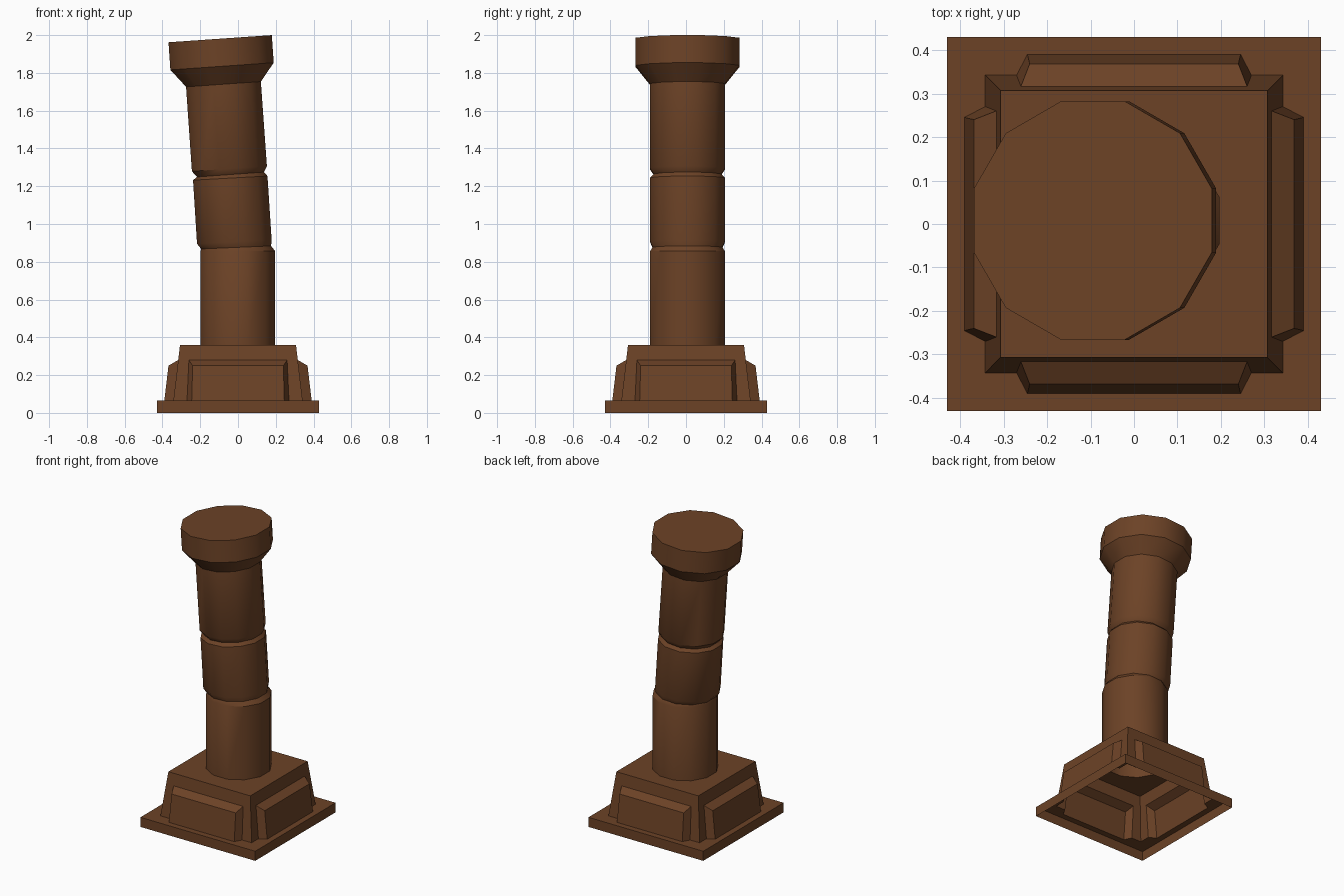
import bpy, bmesh, math
from mathutils import Vector, Matrix

if "Cube" in bpy.data.objects:
    bpy.data.objects.remove(bpy.data.objects["Cube"])

brown = bpy.data.materials.new("dark_brown_wood")
brown.diffuse_color = (0.15, 0.055, 0.0195, 1)
brown.use_nodes = True
brown.node_tree.nodes["Principled BSDF"].inputs["Base Color"].default_value = brown.diffuse_color


def finish(bm, name, smooth_angle=None):
    """Turn a bmesh into a named, coloured object."""
    me = bpy.data.meshes.new(name)
    bm.to_mesh(me)
    bm.free()
    me.materials.append(brown)
    if smooth_angle:
        me.polygons.foreach_set("use_smooth", [True] * len(me.polygons))
        me.set_sharp_from_angle(angle=math.radians(smooth_angle))
    ob = bpy.data.objects.new(name, me)
    bpy.context.collection.objects.link(ob)
    return ob


def ring(bm, left, right, yc=0.008, n=12):
    """Tilted 12-sided ring spanning two silhouette points (x, z)."""
    l = Vector((left[0], yc, left[1]))
    r = Vector((right[0], yc, right[1]))
    c, u = (l + r) / 2, (r - l) / 2
    k = 1 / math.cos(math.pi / n)
    v = Vector((0, u.length, 0))
    return [bm.verts.new(c + k * (u * math.cos(a) + v * math.sin(a)))
            for a in [(i + 0.5) * math.tau / n for i in range(n)]]


# Leaning column: left and right silhouette points of each ring, bottom to top
FOOT = ((-0.198, 0.36), (0.197, 0.36))
RINGS = [
    FOOT,
    ((-0.198, 0.856), (0.197, 0.856)),      # lower drum top
    ((-0.195, 0.868), (0.175, 0.884)),      # lower groove
    ((-0.217, 0.895), (0.178, 0.917)),      # middle drum
    ((-0.238, 1.232), (0.156, 1.254)),
    ((-0.217, 1.249), (0.138, 1.275)),      # upper groove
    ((-0.244, 1.279), (0.153, 1.307)),      # upper drum
    ((-0.275, 1.726), (0.121, 1.754)),
    ((-0.358, 1.816), (0.189, 1.854)),      # capital flare
    ((-0.368, 1.962), (0.179, 2.0)),        # capital top
]
bm = bmesh.new()
loops = [ring(bm, l, r) for l, r in RINGS]
for a, b in zip(loops, loops[1:]):
    for i in range(12):
        j = (i + 1) % 12
        bm.faces.new((a[i], a[j], b[j], b[i]))
bm.faces.new(loops[-1])
finish(bm, "leaning_column", 35)

# Hollow pedestal: one side with a raised panel, repeated four times
P, B, T = 0.43, 0.342, 0.307      # half widths: plate, wall bottom, wall top
Z1, Z2 = 0.065, 0.36              # plate top, pedestal top
HALF = {
    "plate_low": (P, -P, 0), "plate_top": (P, -P, Z1),
    "corner": (B, -B, Z1), "top": (T, -T, Z2),
    "base": (0.27, -B, Z1), "panel_low": (0.245, -0.39, Z1),
    "panel_top": (0.24, -0.368, 0.25), "wall": (0.26, -0.3165, 0.28),
}
bm = bmesh.new()
for q in range(4):
    rot = Matrix.Rotation(q * math.pi / 2, 3, 'Z')
    R = {k: bm.verts.new(rot @ Vector(p)) for k, p in HALF.items()}
    L = {k: bm.verts.new(rot @ Vector((-p[0], p[1], p[2]))) for k, p in HALF.items()}
    # full-width bands: plate edge, panel front, panel bevel, wall above panel
    for lo, hi in (("plate_low", "plate_top"), ("panel_low", "panel_top"),
                   ("panel_top", "wall"), ("wall", "top")):
        bm.faces.new((L[lo], R[lo], R[hi], L[hi]))
    # wall and panel bevel on each end
    for keys in (("corner", "base", "wall", "top"),
                 ("base", "panel_low", "panel_top", "wall")):
        bm.faces.new([L[k] for k in keys])
        bm.faces.new([R[k] for k in reversed(keys)])
    # plate top around the panel foot
    foot = ("plate_top", "corner", "base", "panel_low")
    bm.faces.new([L["plate_top"]] + [R[k] for k in foot]
                 + [L[k] for k in reversed(foot[1:])])
bmesh.ops.remove_doubles(bm, verts=bm.verts[:], dist=1e-4)

# Pedestal top with the hole the column rises from
hole = ring(bm, *FOOT)
edges = [bm.edges.new((hole[i - 1], hole[i])) for i in range(12)]
edges += [e for e in bm.edges if e.is_boundary
          and all(abs(v.co.z - Z2) < 1e-4 for v in e.verts)]
bmesh.ops.triangle_fill(bm, edges=edges, use_beauty=True, normal=(0, 0, 1))
for f in bm.faces:
    f.normal_update()
    if all(abs(v.co.z - Z2) < 1e-4 for v in f.verts) and f.normal.z < 0:
        f.normal_flip()
finish(bm, "panelled_pedestal")
